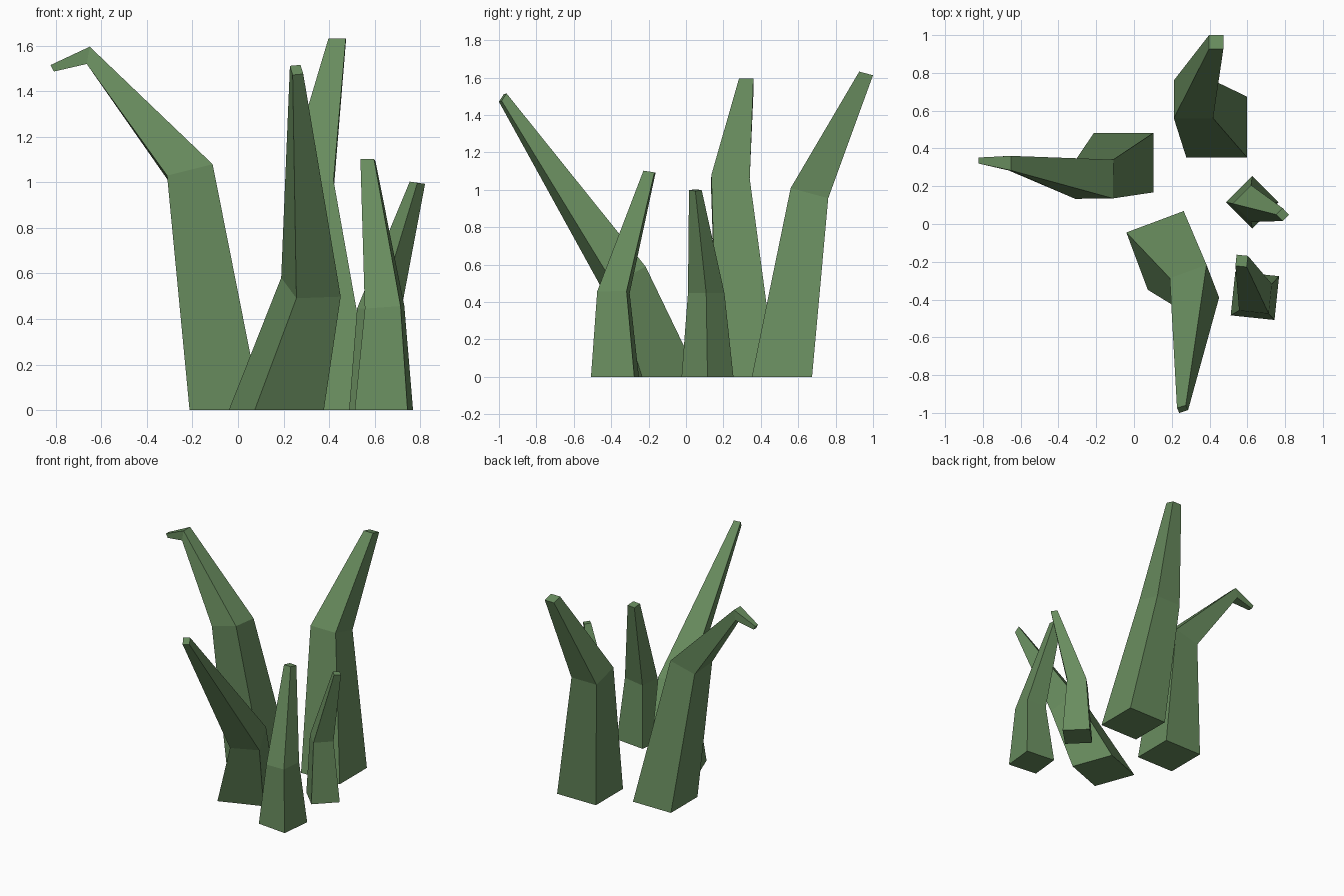
import bpy
import bmesh
from math import radians
from mathutils import Matrix, Vector

if "Cube" in bpy.data.objects:
    bpy.data.objects.remove(bpy.data.objects["Cube"])

green = bpy.data.materials.new("leaf_green")
green.diffuse_color = (0.14, 0.265, 0.113, 1)
green.use_nodes = True
green.node_tree.nodes["Principled BSDF"].inputs["Base Color"].default_value = green.diffuse_color


def square(bm, x, y, z, size, lean, heading, yaw):
    """Square cross-section, tilted by lean towards a compass heading."""
    h = radians(heading)
    tilt = (Matrix.Rotation(h, 3, 'Z') @ Matrix.Rotation(radians(lean), 3, 'Y')
            @ Matrix.Rotation(radians(yaw) - h, 3, 'Z'))
    s = size / 2
    return [bm.verts.new(Vector((x, y, z)) + tilt @ Vector((a * s, b * s, 0)))
            for a, b in ((-1, -1), (1, -1), (1, 1), (-1, 1))]


def blade(name, yaw, sections):
    """Four-sided tapering leaf skinned through its cross-sections."""
    bm = bmesh.new()
    rings = [square(bm, *s, yaw) for s in sections]
    bm.faces.new(rings[0][::-1])
    for low, high in zip(rings, rings[1:]):
        for i in range(4):
            j = (i + 1) % 4
            bm.faces.new((low[i], low[j], high[j], high[i]))
    bm.faces.new(rings[-1])
    bmesh.ops.recalc_face_normals(bm, faces=bm.faces)
    mesh = bpy.data.meshes.new(name)
    bm.to_mesh(mesh)
    bm.free()
    mesh.materials.append(green)
    bpy.context.collection.objects.link(bpy.data.objects.new(name, mesh))


# sections: x, y, z, size, lean, heading
# tall leaf with a drooping tip
blade("left_leaf", 0, [(-0.055, 0.325, 0, 0.315, 0, 0),
                       (-0.21, 0.237, 1.045, 0.206, 15, 160),
                       (-0.657, 0.322, 1.557, 0.077, 80, 180),
                       (-0.815, 0.336, 1.50, 0.032, 118, 180)])
# tall leaves bending back and forward
blade("back_leaf", 0, [(0.438, 0.513, 0, 0.322, 0, 0),
                       (0.315, 0.66, 0.982, 0.208, 15, 90),
                       (0.435, 0.963, 1.622, 0.076, 15, 90)])
blade("front_leaf", 20.5, [(0.168, -0.14, 0, 0.324, 0, 0),
                           (0.32, -0.338, 0.54, 0.207, 26, -74),
                           (0.257, -0.98, 1.493, 0.049, 55, -76)])
# short leaves on the right
blade("short_front_leaf", -6, [(0.64, -0.38, 0, 0.233, 0, 0),
                               (0.643, -0.388, 0.452, 0.158, 4, 180),
                               (0.57, -0.195, 1.097, 0.06, 9, 90)])
blade("short_right_leaf", 45, [(0.626, 0.115, 0, 0.196, 0, 0),
                               (0.62, 0.108, 0.447, 0.138, 0, 0),
                               (0.787, 0.05, 0.998, 0.048, 8, 0)])
